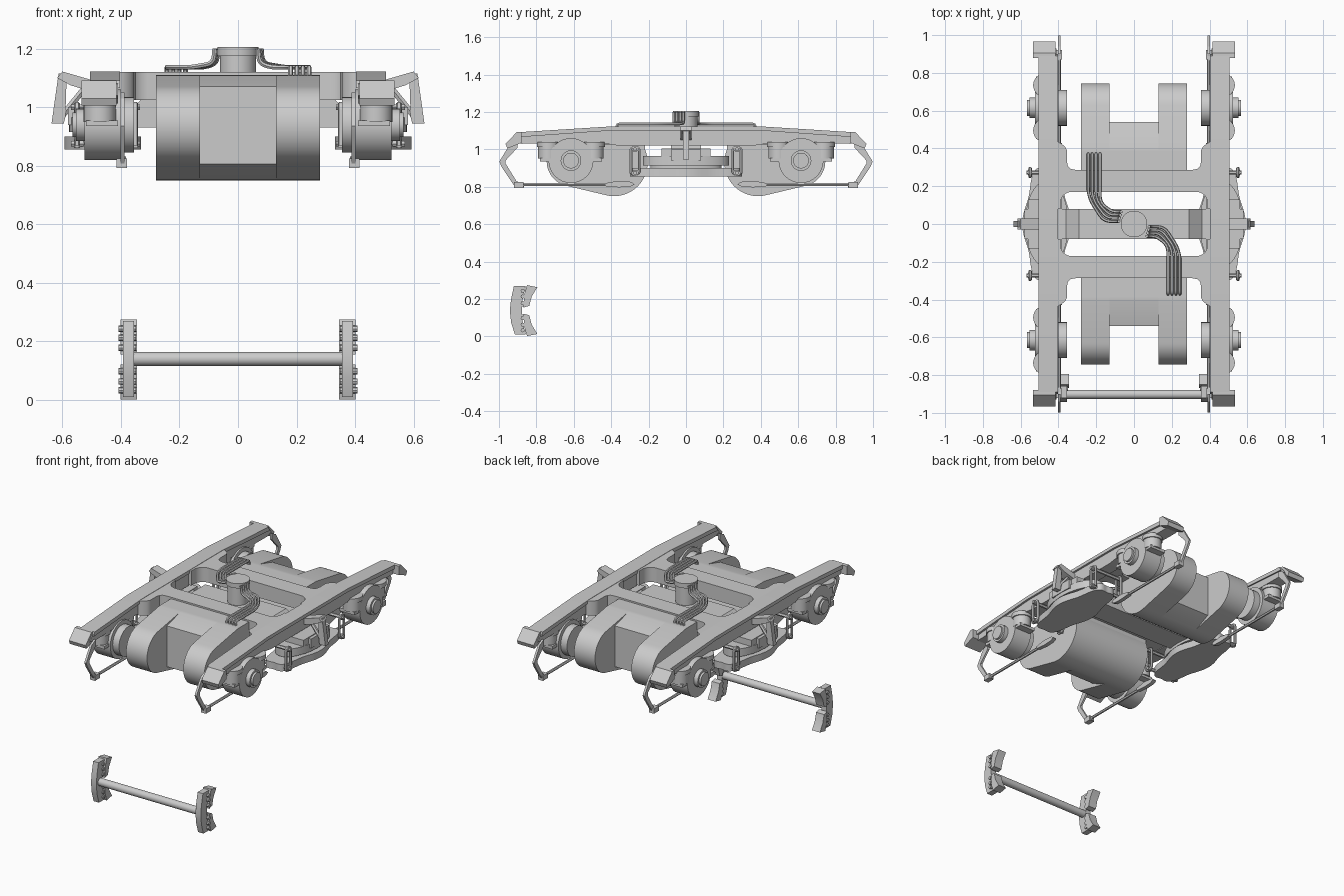
import bpy, bmesh, math
from mathutils import Vector, geometry

if "Cube" in bpy.data.objects:
    bpy.data.objects.remove(bpy.data.objects["Cube"])

def finish(name, bm, smooth=True):
    bmesh.ops.recalc_face_normals(bm, faces=bm.faces)
    me = bpy.data.meshes.new(name)
    bm.to_mesh(me)
    bm.free()
    ob = bpy.data.objects.new(name, me)
    bpy.context.collection.objects.link(ob)
    if smooth:
        bpy.ops.object.select_all(action='DESELECT')
        ob.select_set(True)
        bpy.context.view_layer.objects.active = ob
        bpy.ops.object.shade_smooth_by_angle(angle=math.radians(32))
    return ob

def prism(name, pts, axis, a, b):
    """Extrude a 2D outline along an axis between a and b."""
    place = {'x': lambda p, t: (t, p[0], p[1]),
             'y': lambda p, t: (p[0], t, p[1]),
             'z': lambda p, t: (p[0], p[1], t)}[axis]
    bm = bmesh.new()
    lo = [bm.verts.new(place(p, a)) for p in pts]
    hi = [bm.verts.new(place(p, b)) for p in pts]
    bm.faces.new(lo)
    bm.faces.new(hi)
    for i in range(len(pts)):
        j = (i + 1) % len(pts)
        bm.faces.new((lo[i], lo[j], hi[j], hi[i]))
    return finish(name, bm)

def box(name, x, y, z):
    return prism(name, [(x[0], y[0]), (x[1], y[0]), (x[1], y[1]), (x[0], y[1])], 'z', *z)

def ring(cx, cy, r, n=32, ry=None, a0=0, a1=360):
    m = n if a1 - a0 == 360 else n - 1
    return [(cx + r * math.cos(math.radians(a0 + (a1 - a0) * i / m)),
             cy + (ry or r) * math.sin(math.radians(a0 + (a1 - a0) * i / m))) for i in range(n)]

def cyl(name, axis, c, r, a, b, n=32):
    return prism(name, ring(*c, r, n), axis, a, b)

def tube(name, pts, r, round_r=0.0, sides=1):
    """Pipe through points, as a bevelled curve turned into a mesh."""
    path = [Vector(pts[0])]
    for p, q, s in zip(pts, pts[1:], pts[2:]):
        p, q, s = Vector(p), Vector(q), Vector(s)
        d = min(round_r, (p - q).length * .49, (s - q).length * .49)
        u, v = q + (p - q).normalized() * d, q + (s - q).normalized() * d
        path += [u.lerp(q, t).lerp(q.lerp(v, t), t) for t in ((0, .25, .5, .75, 1) if d else (0,))]
    path.append(Vector(pts[-1]))
    cu = bpy.data.curves.new(name, 'CURVE')
    cu.dimensions = '3D'
    cu.bevel_depth, cu.bevel_resolution, cu.use_fill_caps = r, sides, True
    sp = cu.splines.new('POLY')
    sp.points.add(len(path) - 1)
    for pt, co in zip(sp.points, path):
        pt.co = (*co, 1)
    tmp = bpy.data.objects.new(name, cu)
    bpy.context.collection.objects.link(tmp)
    bm = bmesh.new()
    bm.from_mesh(tmp.to_mesh())
    bpy.data.objects.remove(tmp)
    return finish(name, bm)

def sym(half):
    """Complete an outline that is mirrored in its first coordinate."""
    return half + [(-p, q) for p, q in reversed(half)]

def flip(pts, s):
    return [(p * s, q) for p, q in pts]

# side rails: web with a slightly wider top plate
rail_web = sym([(0.36, 1.02), (0.46, 1.035), (0.88, 1.03), (0.93, 1.04), (0.90, 1.08), (0.42, 1.11)])
rail_top = sym([(0.41, 1.10), (0.90, 1.065), (0.89, 1.092), (0.41, 1.122)])
for s in (-1, 1):
    prism("rail_web", rail_web, 'x', s * 0.41, s * 0.492)
    prism("rail_top_plate", rail_top, 'x', s * 0.403, s * 0.505)

# cross members with rounded gussets into the rails
for s in (-1, 1):
    half = ring(0.33, 0.11, 0.06, 7, a0=0, a1=90)
    half = [(0.42, 0.08), (0.39, 0.08)] + half + [(0.33, 0.17)]
    half = list(reversed(half))
    half += [(0.42, 0.435), (0.405, 0.435), (0.385, 0.425), (0.365, 0.41), (0.355, 0.39),
             (0.355, 0.33), (0.35, 0.305), (0.335, 0.292), (0.31, 0.287)]
    prism("cross_member", [(x, y * s) for x, y in sym(half)], 'z', 1.025, 1.12)

# traction motors: round body with two axle arms around a notch
for s in (-1, 1):
    pts = [Vector(p) for p in ring(0.385, 0.93, 0.18, 48) + ring(0.61, 0.937, 0.135, 48)]
    hull = [tuple(pts[i]) for i in geometry.convex_hull_2d(pts)]
    for side in (-1, 1):
        prism("motor_axle_arm", flip(hull, s), 'x', side * 0.13, side * 0.28)
    core = []
    for y, z in hull:
        p = (min(y, 0.54), z)
        if p not in core:
            core.append(p)
    prism("motor_body", flip(core, s), 'x', -0.13, 0.13)
    box("motor_mount", (-0.28, 0.28), (s * 0.22, s * 0.385), (1.0, 1.11))

# bolster and centre pivot
prism("bolster", sym([(0.58, 0.94), (0.58, 1.0), (0.36, 1.0), (0.29, 1.06), (-0.0001, 1.06)])[:4] +
      flip([(0.29, 1.06), (0.36, 1.0), (0.58, 1.0), (0.58, 0.94), (0.3, 0.93)], -1) + [(0.3, 0.93)],
      'y', -0.08, 0.08)
cyl("pivot_pin", 'z', (0, 0), 0.062, 0.95, 1.2)
cyl("pivot_collar", 'z', (0, 0), 0.07, 1.175, 1.205)

# hoses in two groups of four
for s in (-1, 1):
    for i in range(4):
        x, y = 0.18 + 0.021 * i, 0.065 - 0.017 * i
        tube("hose", [(-s * x, s * 0.37, 1.10), (-s * x, s * 0.37, 1.136), (-s * x, s * (0.15 - y * .6), 1.136),
                      (-s * (0.115 + 0.015 * i), s * y, 1.136), (-s * (0.072 + .004 * i), s * y, 1.15),
                      (-s * (0.068 + .004 * i), s * y, 1.2)], 0.0085, 0.055)

for sx in (-1, 1):
    # spring nest: lobed lower plank, spring discs, upper seat
    plank = [(sx * (0.462 + (0.12 + 0.01 * math.cos(6 * a)) * math.cos(a)),
              (0.31 + 0.015 * math.cos(6 * a)) * math.sin(a))
             for a in [math.tau * i / 64 for i in range(64)]]
    prism("spring_plank", plank, 'z', 0.855, 0.9)
    prism("leaf_spring", ring(sx * 0.462, 0, 0.115, 40, ry=0.23), 'z', 0.915, 0.965)
    prism("spring_core", ring(sx * 0.462, 0, 0.09, 32, ry=0.19), 'z', 0.89, 0.93)
    box("upper_spring_seat", (sx * 0.38, sx * 0.56), (-0.13, 0.13), (0.965, 1.005))

    # lateral stop bracket in the middle of the rail
    prism("stop_bracket", flip([(0.49, 1.05), (0.49, 1.09), (0.60, 1.122), (0.618, 1.10), (0.572, 1.075)], sx),
          'y', -0.03, 0.03)
    prism("stop_arm", flip([(0.585, 1.115), (0.613, 1.115), (0.637, 0.945), (0.595, 0.945), (0.59, 0.965)], sx),
          'y', -0.016, 0.016)
    tube("stop_link", [(sx * 0.52, 0, 1.07), (sx * 0.605, 0, 0.965)], 0.012)

    for sy in (-1, 1):
        # swing hangers: U shaped rods with nuts
        for x in (0.35, 0.55):
            tube("swing_hanger", [(sx * x, sy * 0.295, 0.87), (sx * x, sy * 0.295, 1.01),
                                  (sx * x, sy * 0.25, 1.01), (sx * x, sy * 0.25, 0.87),
                                  (sx * x, sy * 0.293, 0.868)], 0.009, 0.02)
        for z in (0.875, 1.0):
            tube("hanger_bar", [(sx * 0.335, sy * 0.272, z), (sx * 0.57, sy * 0.272, z)], 0.011)
            cyl("hanger_nut", 'x', (sy * 0.272, z), 0.016, sx * 0.54, sx * 0.56, 6)

        # axle box with cap, springs and spring seats
        yc, zc = sy * 0.615, 0.94
        cyl("axle_box", 'x', (yc, zc), 0.12, sx * 0.40, sx * 0.525)
        cyl("axle_box_inner_flange", 'x', (yc, zc), 0.095, sx * 0.355, sx * 0.405)
        cyl("axle_cap", 'x', (yc, zc), 0.055, sx * 0.52, sx * 0.553)
        cyl("axle_cap_face", 'x', (yc, zc), 0.042, sx * 0.55, sx * 0.566)
        box("axle_box_wing", (sx * 0.41, sx * 0.52), (yc - 0.165, yc + 0.165), (0.935, 0.955))
        box("axle_box_top", (sx * 0.415, sx * 0.515), (yc - 0.09, yc + 0.09), (0.95, 1.035))
        for d in (-0.12, 0.12):
            cyl("axle_spring", 'z', (sx * 0.472, yc + d), 0.055, 0.95, 1.02)
            cyl("spring_cap", 'z', (sx * 0.472, yc + d), 0.062, 1.012, 1.04)

        # end block on the rail
        block = [(0.88, 1.035), (0.955, 1.005), (0.965, 1.03), (0.905, 1.092), (0.88, 1.092)]
        prism("rail_end_block", flip(block, sy), 'x', sx * 0.415, sx * 0.535)

        # thin guard strut, rod and its tapered end
        guard = [(0.90, 1.05), (0.94, 1.03), (0.998, 0.935), (0.985, 0.905), (0.915, 0.80),
                 (0.865, 0.795), (0.865, 0.82), (0.905, 0.828), (0.965, 0.925), (0.965, 0.94), (0.90, 1.01)]
        prism("guard_strut", flip(guard, sy), 'x', sx * 0.388, sx * 0.402)
        box("guard_foot", (sx * 0.38, sx * 0.415), (sy * 0.87, sy * 0.92), (0.793, 0.825))
        tube("guard_rod", [(sx * 0.395, sy * 0.9, 0.812), (sx * 0.395, sy * 0.40, 0.812)], 0.009)
        tail = [(0.43, 0.803), (0.43, 0.82), (0.36, 0.832), (0.29, 0.826), (0.275, 0.812), (0.30, 0.80), (0.36, 0.797)]
        prism("guard_rod_end", flip(tail, sy), 'x', sx * 0.382, sx * 0.408)

# brake beam lying below, with a head and two shoes at each end
cyl("brake_beam", 'x', (-0.902, 0.14), 0.024, -0.36, 0.36, 24)
head = [(-0.92, 0.27), (-0.935, 0.2), (-0.942, 0.14), (-0.935, 0.075), (-0.915, 0.01),
        (-0.858, 0.01), (-0.872, 0.07), (-0.878, 0.14), (-0.872, 0.21), (-0.858, 0.27)]
shoe = [(-0.868, 0.017), (-0.838, 0.025), (-0.825, 0.075), (-0.795, 0.125), (-0.85, 0.136), (-0.867, 0.08)]
for sx in (-1, 1):
    prism("brake_head", head, 'x', sx * 0.355, sx * 0.393)
    for s in (-1, 1):
        prism("brake_shoe", [(y, 0.138 + s * z) for y, z in shoe], 'x', sx * 0.345, sx * 0.402)
        for dz in (0.04, 0.075, 0.105):
            cyl("shoe_bolt", 'x', (-0.873, 0.138 + s * dz), 0.011, sx * 0.349, sx * 0.408, 8)
        for dz in (0.03, 0.115):
            box("shoe_lug", (sx * 0.36, sx * 0.388), (-0.89, -0.855), (0.138 + s * dz - .008, 0.138 + s * dz + .008))
